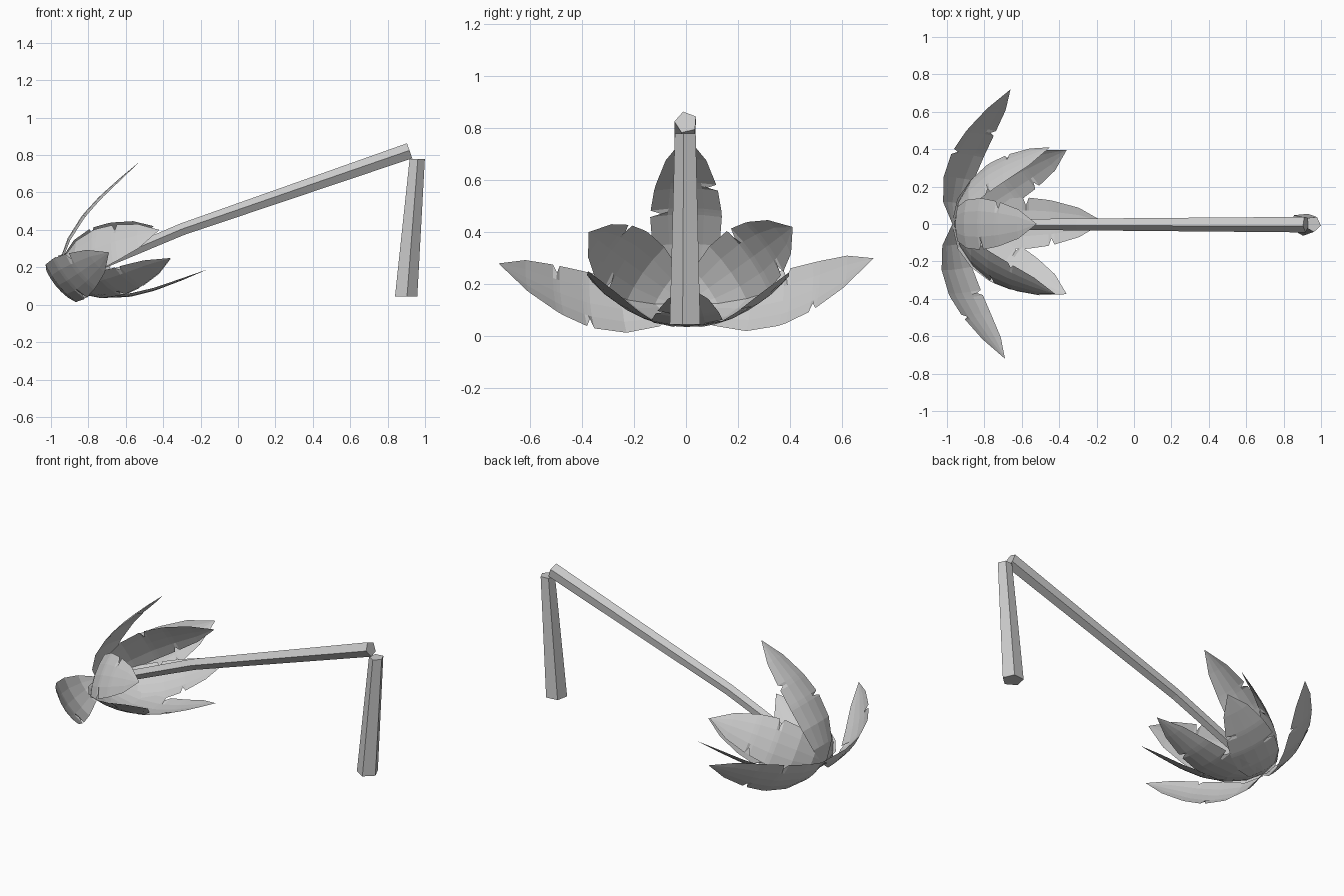
import bpy, bmesh, math
from mathutils import Vector

cube = bpy.data.objects.get("Cube")
if cube:
    bpy.data.objects.remove(cube)

grey = bpy.data.materials.new("plain_grey")
grey.use_nodes = True
grey.diffuse_color = (0.6, 0.6, 0.6, 1)
grey.node_tree.nodes["Principled BSDF"].inputs["Base Color"].default_value = (0.6, 0.6, 0.6, 1)


def add_object(name, bm):
    bmesh.ops.recalc_face_normals(bm, faces=bm.faces)
    mesh = bpy.data.meshes.new(name)
    bm.to_mesh(mesh)
    bm.free()
    mesh.materials.append(grey)
    ob = bpy.data.objects.new(name, mesh)
    bpy.context.collection.objects.link(ob)


def pentagon_tube(name, stations, side, up, turn):
    """Five-sided trunk through (centre, radius) stations."""
    bm = bmesh.new()
    rings = []
    for centre, r in stations:
        angles = [math.radians(turn + 72 * i) for i in range(5)]
        rings.append([bm.verts.new(Vector(centre) + r * (math.cos(a) * side + math.sin(a) * up))
                      for a in angles])
    for lo, hi in zip(rings, rings[1:]):
        for i in range(5):
            j = (i + 1) % 5
            bm.faces.new((lo[i], lo[j], hi[j], hi[i]))
    bm.faces.new(rings[0][::-1])
    bm.faces.new(rings[-1])
    add_object(name, bm)


X, Y = Vector((1, 0, 0)), Vector((0, 1, 0))

# Standing stump
pentagon_tube("stump", [((0.897, 0, 0.045), 0.063), ((0.957, 0, 0.78), 0.043)], X, Y, -12)

# Fallen trunk, bent near the crown
lean = Vector((-0.33, 0, 0.94))
pentagon_tube("fallen_trunk", [((0.918, 0, 0.822), 0.045), ((-0.3, 0, 0.402), 0.034),
                               ((-0.93, 0, 0.135), 0.03)], Y, lean, 104)

# Crown leaves: arched blades with one torn notch in each edge
HUB = Vector((-0.96, 0, 0.125))
ROWS = [0, 0.12, 0.28, 0.45, 0.47, 0.49, 0.62, 0.64, 0.66, 0.83, 1]
TORN = {0.47: 1, 0.64: -1}


def half_width(t):
    return 0.138 * (0.08 + 0.92 * math.sin(math.pi * t ** 0.8)) ** 0.75 if t < 1 else 0


def leaf(name, tip, outward, bulge):
    chord = Vector(tip) - HUB
    along = chord.normalized()
    n = Vector(outward)
    n = (n - n.dot(along) * along).normalized()
    across = along.cross(n)
    bm = bmesh.new()
    previous = None
    for t in ROWS:
        mid = HUB + chord * t + n * bulge * math.sin(math.pi * t ** 0.75)
        w = half_width(t)
        row = []
        for s in (-1, -0.5, 0, 0.5, 1):
            reach = 0.7 if TORN.get(t) == s else 1
            row.append(bm.verts.new(mid + across * s * w * reach - n * 0.13 * w * s * s))
        if previous:
            for i in range(4):
                bm.faces.new((previous[i], previous[i + 1], row[i + 1], row[i]))
        previous = row
    bmesh.ops.remove_doubles(bm, verts=bm.verts, dist=0.0005)
    add_object(name, bm)


leaf("upper_leaf", (-0.52, 0, 0.77), (-0.8, 0, 0.6), 0.095)
leaf("lower_leaf", (-0.16, 0.01, 0.19), (0.1, 0, -1), 0.115)
leaf("left_wide_leaf", (-0.66, 0.72, 0.3), (-0.75, 0.2, -0.62), 0.115)
leaf("right_wide_leaf", (-0.69, -0.72, 0.28), (-0.75, -0.2, -0.62), 0.115)
leaf("left_high_leaf", (-0.45, 0.41, 0.42), (-0.67, 0.6, 0.4), 0.105)
leaf("right_high_leaf", (-0.42, -0.375, 0.4), (-0.67, -0.6, 0.4), 0.105)
leaf("left_low_leaf", (-0.36, 0.395, 0.245), (-0.1, 0.46, -0.88), 0.1)
leaf("right_low_leaf", (-0.36, -0.375, 0.25), (-0.1, -0.46, -0.88), 0.1)
